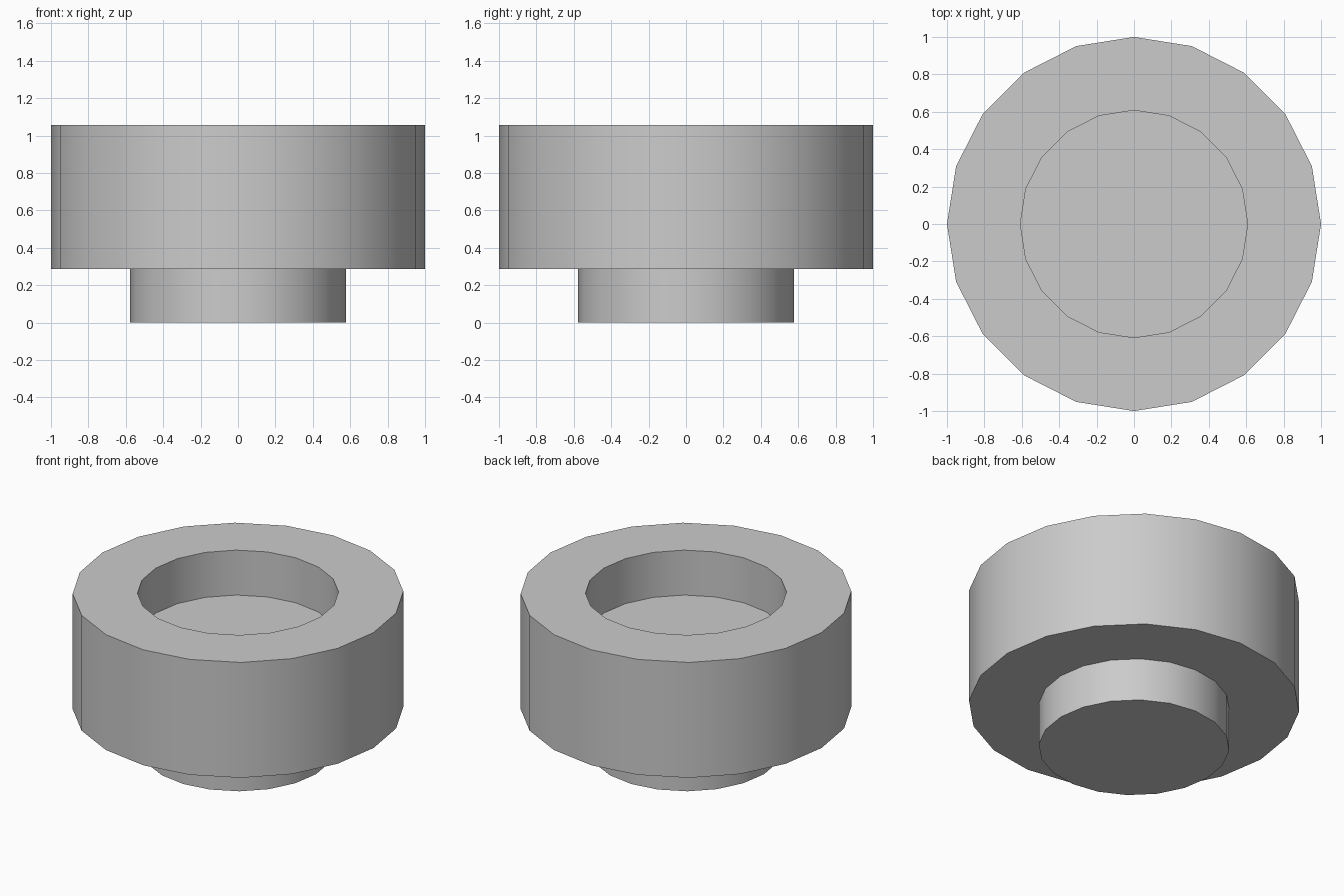
import bpy
import bmesh
from math import cos, sin, tau, radians

cube = bpy.data.objects.get("Cube")
if cube:
    bpy.data.objects.remove(cube, do_unlink=True)

SIDES = 20

grey = bpy.data.materials.new("light_grey")
grey.use_nodes = True
colour = (0.6, 0.6, 0.6, 1)
grey.diffuse_color = colour
grey.node_tree.nodes["Principled BSDF"].inputs["Base Color"].default_value = colour


def turned_part(name, profile):
    """Turn a (radius, height) profile round z and cap both ends."""
    bm = bmesh.new()
    rings = [[bm.verts.new((r * cos(tau * i / SIDES), r * sin(tau * i / SIDES), z))
              for i in range(SIDES)] for r, z in profile]
    for low, high in zip(rings, rings[1:]):
        for i in range(SIDES):
            j = (i + 1) % SIDES
            bm.faces.new((low[i], low[j], high[j], high[i]))
    bm.faces.new(rings[0][::-1])
    bm.faces.new(rings[-1])
    bmesh.ops.recalc_face_normals(bm, faces=bm.faces)
    mesh = bpy.data.meshes.new(name)
    bm.to_mesh(mesh)
    bm.free()
    mesh.materials.append(grey)
    obj = bpy.data.objects.new(name, mesh)
    bpy.context.collection.objects.link(obj)
    bpy.ops.object.select_all(action="DESELECT")
    obj.select_set(True)
    bpy.context.view_layer.objects.active = obj
    bpy.ops.object.shade_smooth_by_angle(angle=radians(30))
    return obj


# Stem, wide body, rim and round recess in one closed profile
turned_part("socketed_peg", [
    (0.577, 0.0), (0.577, 0.287),
    (1.0, 0.287), (1.0, 1.057),
    (0.608, 1.057), (0.608, 0.757),
])
